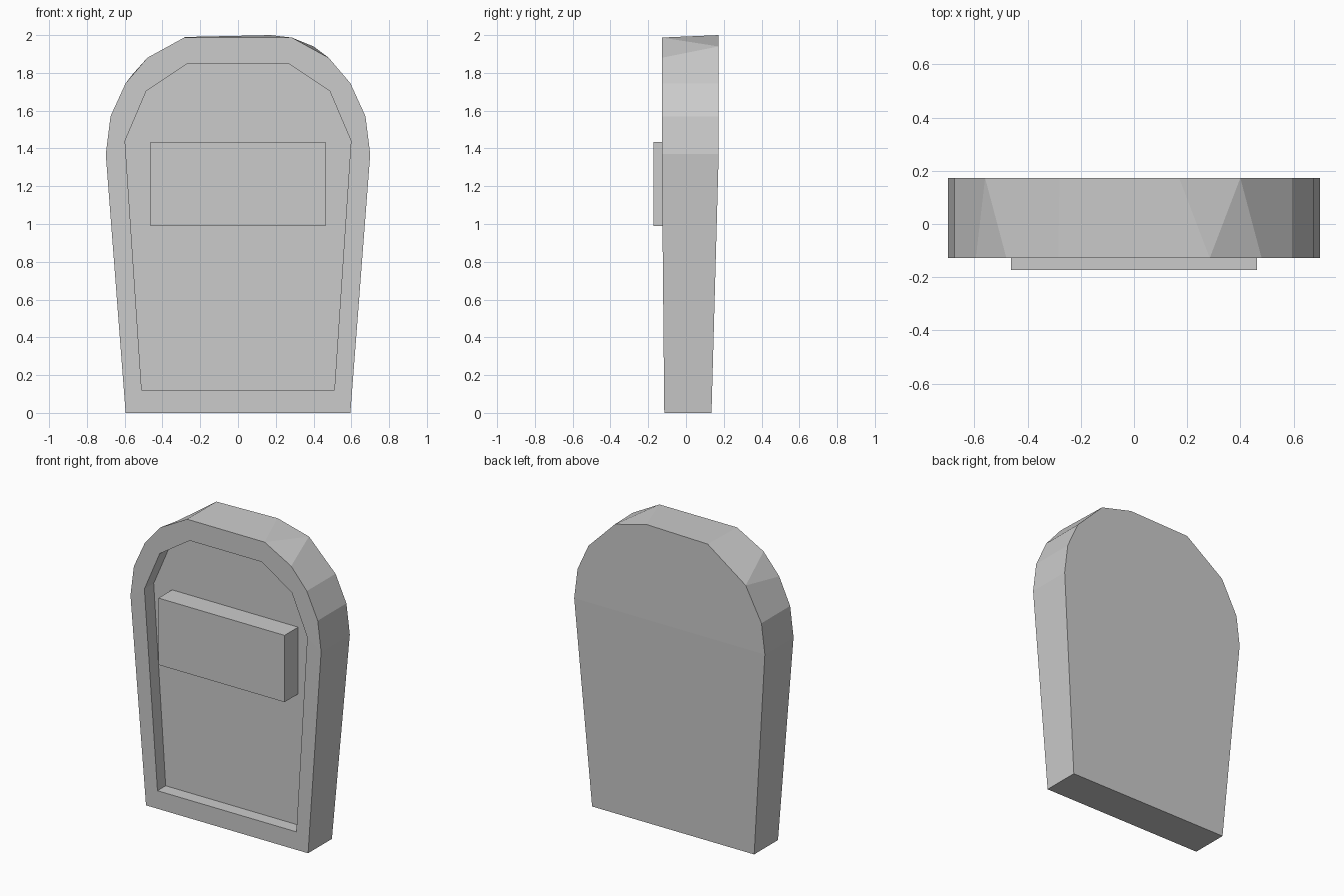
import bpy, bmesh

if "Cube" in bpy.data.objects:
    bpy.data.objects.remove(bpy.data.objects["Cube"])

# Outlines as (x, z), running from bottom right over the arch to bottom left
half = [(0.595, 0), (0.70, 1.37), (0.675, 1.57), (0.595, 1.745), (0.48, 1.88), (0.285, 1.987)]
front = half + [(-x, z) for x, z in reversed(half)]
back = half[:4] + [(0.40, 1.94), (0.17, 2.0), (-0.28, 1.99), (-0.56, 1.79)] \
    + [(-x, z) for x, z in reversed(half[:3])]
half_in = [(0.51, 0.12), (0.598, 1.44), (0.485, 1.705), (0.265, 1.85)]
inner = half_in + [(-x, z) for x, z in reversed(half_in)]
FLOOR_Y = -0.03


def taper(z, low, high):
    return low + (high - low) * min(z / 1.37, 1)


def finish(name, bm):
    bmesh.ops.recalc_face_normals(bm, faces=bm.faces)
    me = bpy.data.meshes.new(name)
    bm.to_mesh(me)
    bm.free()
    ob = bpy.data.objects.new(name, me)
    bpy.context.collection.objects.link(ob)
    return ob


# Slab with irregular arched rim and recessed front
bm = bmesh.new()
F = [bm.verts.new((x, taper(z, -0.115, -0.128), z)) for x, z in front]
B = [bm.verts.new((x, taper(z, 0.135, 0.173), z)) for x, z in back]
R = [bm.verts.new((x, taper(z, -0.115, -0.128), z)) for x, z in inner]
D = [bm.verts.new((x, FLOOR_Y, z)) for x, z in inner]

# Rim: front and back have different point counts, so some spans are triangles
f_seq = [0, 1, 2, 3, 4, 5, 5, 6, 7, 8, 9, 10, 11, 0]
b_seq = [0, 1, 2, 3, 4, 4, 5, 6, 7, 7, 8, 9, 10, 0]
for i in range(len(f_seq) - 1):
    loop = [F[f_seq[i]], F[f_seq[i + 1]], B[b_seq[i + 1]], B[b_seq[i]]]
    bm.faces.new(list(dict.fromkeys(loop)))

# Back: tapered lower panel and upright arch
bm.faces.new([B[0], B[1], B[9], B[10]])
bm.faces.new(B[1:10])

# Recess walls and floor
n = len(R)
for i in range(n):
    j = (i + 1) % n
    bm.faces.new([R[i], R[j], D[j], D[i]])
bm.faces.new(D)

# Front border between outer and inner outlines
edges = []
for ring in (F, R):
    for i, v in enumerate(ring):
        edges.append(bm.edges.get((v, ring[(i + 1) % len(ring)])))
bmesh.ops.triangle_fill(bm, use_beauty=True, use_dissolve=False, edges=edges, normal=(0, -1, 0))
finish("headstone_slab", bm)

# Raised plaque standing in the recess
bm = bmesh.new()
bmesh.ops.create_cube(bm, size=1)
for v in bm.verts:
    v.co.x *= 0.926
    v.co.y = -0.173 if v.co.y < 0 else FLOOR_Y + 0.01
    v.co.z = 0.99 if v.co.z < 0 else 1.433
finish("plaque", bm)
